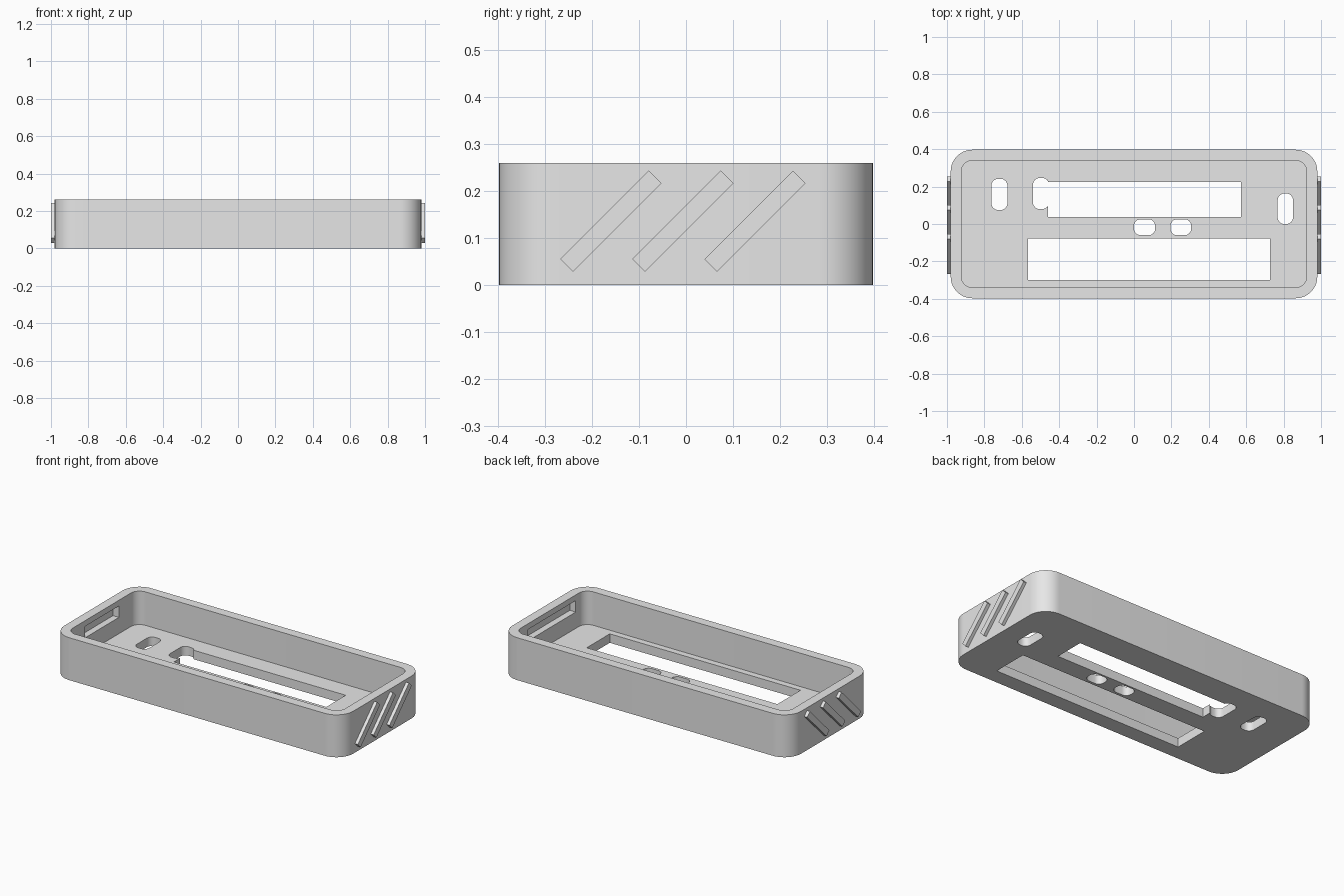
import bpy, bmesh, math
from mathutils import Matrix

cube = bpy.data.objects.get("Cube")
if cube:
    bpy.data.objects.remove(cube, do_unlink=True)

grey = bpy.data.materials.new("plain_grey")
grey.use_nodes = True
grey.diffuse_color = (0.8, 0.8, 0.8, 1)
grey.node_tree.nodes["Principled BSDF"].inputs["Base Color"].default_value = (0.8, 0.8, 0.8, 1)


def prism(name, x, y, z, radius=0.0, steps=10):
    """Upright block between the (low, high) pairs, with rounded vertical corners."""
    bm = bmesh.new()
    corners = [(x[1], y[1], -1, -1), (x[0], y[1], 1, -1),
               (x[0], y[0], 1, 1), (x[1], y[0], -1, 1)]
    ring = []
    for i, (cx, cy, sx, sy) in enumerate(corners):
        for k in range(steps + 1 if radius else 1):
            a = math.pi / 2 * (i + k / steps)
            px = cx + sx * radius + radius * math.cos(a)
            py = cy + sy * radius + radius * math.sin(a)
            ring.append(bm.verts.new((px, py, z[0])))
    base = bm.faces.new(ring)
    top = bmesh.ops.extrude_face_region(bm, geom=[base])["geom"]
    bmesh.ops.translate(bm, vec=(0, 0, z[1] - z[0]),
                        verts=[v for v in top if isinstance(v, bmesh.types.BMVert)])
    bmesh.ops.recalc_face_normals(bm, faces=bm.faces)
    mesh = bpy.data.meshes.new(name)
    bm.to_mesh(mesh)
    bm.free()
    mesh.materials.append(grey)
    obj = bpy.data.objects.new(name, mesh)
    bpy.context.collection.objects.link(obj)
    return obj


def activate(obj):
    bpy.ops.object.select_all(action='DESELECT')
    obj.select_set(True)
    bpy.context.view_layer.objects.active = obj


def cut(target, cutter):
    mod = target.modifiers.new("cut", 'BOOLEAN')
    mod.operation = 'DIFFERENCE'
    mod.solver = 'EXACT'
    mod.object = cutter
    activate(target)
    bpy.ops.object.modifier_apply(modifier=mod.name)
    bpy.data.objects.remove(cutter, do_unlink=True)


# Open tray
HEIGHT, FLOOR = 0.26, 0.055
tray = prism("tray", (-0.98, 0.98), (-0.397, 0.397), (0, HEIGHT), 0.115, 14)
cut(tray, prism("cavity", (-0.923, 0.923), (-0.339, 0.339), (FLOOR, 0.4), 0.058, 14))

# Floor windows and rounded slots: x range, y range, corner radius
R = 0.035
openings = [
    ((-0.46, 0.573), (0.037, 0.225), 0),
    ((-0.566, 0.727), (-0.3, -0.077), 0),
    ((-0.54, -0.455), (0.08, 0.246), R),
    ((-0.762, -0.677), (0.075, 0.241), R),
    ((0.768, 0.85), (0.0, 0.163), R),
    ((0.0, 0.113), (-0.06, 0.025), R),
    ((0.195, 0.306), (-0.06, 0.025), R),
]
for xs, ys, r in openings:
    cut(tray, prism("opening", xs, ys, (-0.1, 0.12), r, 6))

# Pockets inside the end walls
cut(tray, prism("pocket", (-0.963, -0.88), (-0.165, 0.165), (0.155, 0.225)))
cut(tray, prism("pocket", (0.88, 0.963), (-0.25, 0.21), (0.155, 0.225)))

activate(tray)
bpy.ops.object.shade_smooth_by_angle(angle=math.radians(30))

# Slanted grip ridges on both ends
for side, sign in (("left", 1), ("right", -1)):
    for i, y in enumerate((-0.16, -0.007, 0.147)):
        ridge = prism(f"grip_ridge_{side}_{i + 1}", (-0.015, 0.015), (-0.133, 0.133), (-0.019, 0.019))
        ridge.data.transform(Matrix.Translation((sign * 0.985, y, 0.136))
                             @ Matrix.Rotation(math.pi / 4, 4, 'X'))
